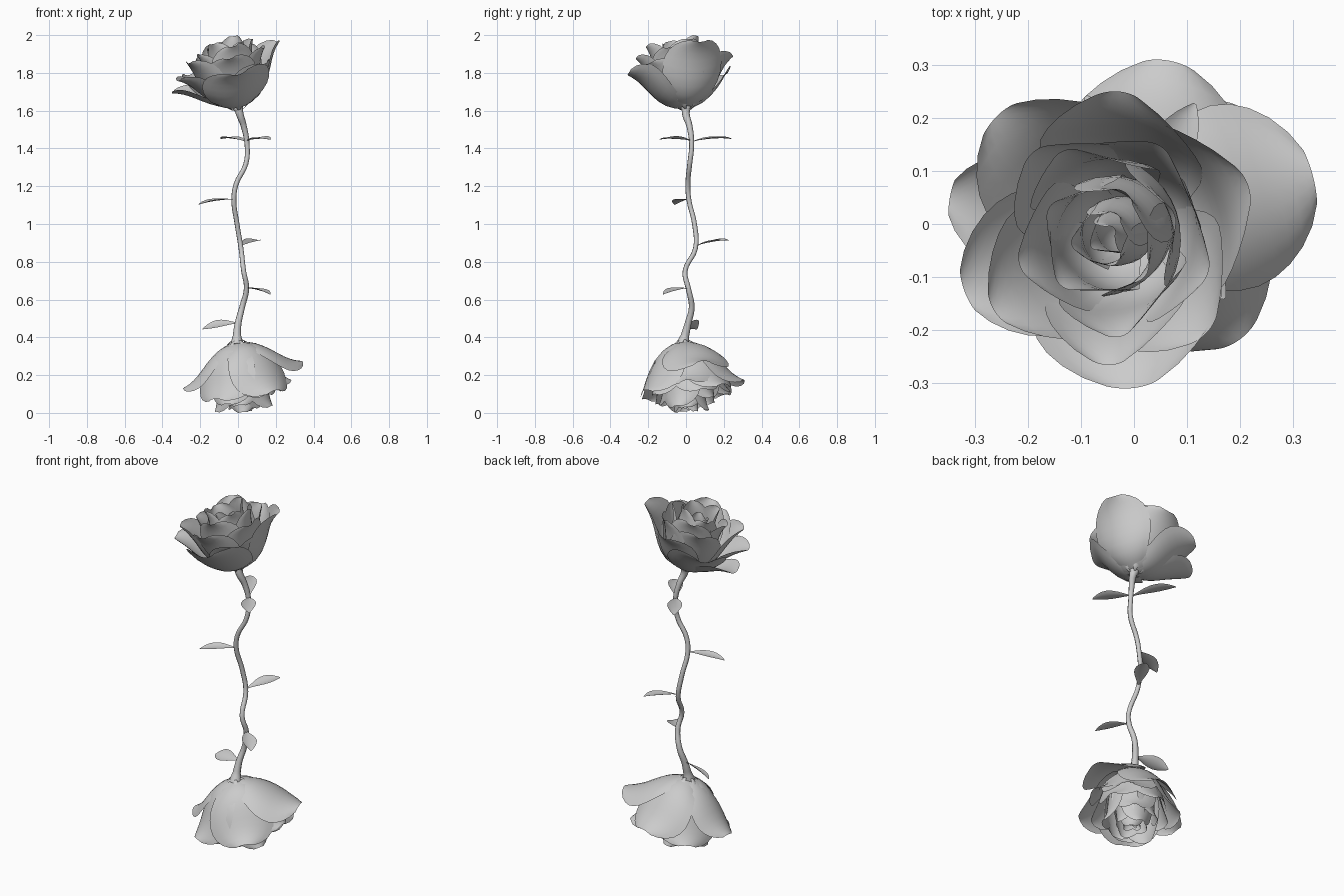
import bpy, bmesh, math, random
from mathutils import Vector as V

if "Cube" in bpy.data.objects:
    bpy.data.objects.remove(bpy.data.objects["Cube"])

random.seed(4)


def petal(bm, base, tip, w, axis, bulge, cup, blunt=0.55, flare=0.0, n=10):
    """Cupped blade from base to tip; w is half width, hollow side faces axis."""
    c = tip - base
    length = c.length
    s = axis.cross(c).normalized()
    inn = c.cross(s).normalized()
    rows = []
    for i in range(n + 1):
        v = 1 - (1 - i / n) ** 1.4
        wide = w * math.sin(math.pi * (0.01 + 0.97 * v ** 1.3)) ** blunt
        arch = -bulge * 6.75 * v * (1 - v) ** 2 - flare * max(0, (v - .65) / .35) ** 2
        mid = base + c * v + inn * arch * length
        r = wide / cup
        row = []
        for j in range(n + 1):
            a = (2 * j / n - 1) * cup
            row.append(bm.verts.new(mid + s * r * math.sin(a) + inn * r * (1 - math.cos(a))))
        rows.append(row)
    for p, q in zip(rows, rows[1:]):
        for j in range(n):
            bm.faces.new((p[j], p[j + 1], q[j + 1], q[j])).smooth = True


def finish(bm, name, loc):
    me = bpy.data.meshes.new(name)
    bm.to_mesh(me)
    bm.free()
    ob = bpy.data.objects.new(name, me)
    ob.location = loc
    bpy.context.collection.objects.link(ob)
    return ob


def rose(name, loc, axis, outer, whorls, lo, hi, spin):
    axis = V(axis).normalized()
    e1 = axis.orthogonal().normalized()
    e2 = axis.cross(e1)
    o = V((0, 0, 0))
    bm = bmesh.new()
    # open outer petals, placed by their tips
    for x, y, z, w, b in outer:
        petal(bm, o, V((x, y, z)), w, axis, b, 0.7, 0.45, 0.05)
    # inner whorls: count, tip radius, height, half width, bulge, cup
    for k, (cnt, r, h, w, b, cup) in enumerate(whorls):
        for i in range(cnt):
            a = spin + k * 0.7 + i * math.tau / cnt + random.uniform(-.15, .15)
            rr = r * random.uniform(.9, 1.12)
            hh = h * random.uniform(.93, 1.04)
            tip = (e1 * math.cos(a) + e2 * math.sin(a)) * rr + axis * hh
            petal(bm, o, tip, w, axis, b, cup, 0.5, 0.03)
    # stretch each side of the bloom to its measured reach
    for k in range(3):
        mx = max(v.co[k] for v in bm.verts)
        mn = min(v.co[k] for v in bm.verts)
        for v in bm.verts:
            if v.co[k] > 0 and hi[k]:
                v.co[k] *= hi[k] / mx
            elif v.co[k] < 0 and lo[k]:
                v.co[k] *= lo[k] / mn
    finish(bm, name + "_petals", loc)

    # calyx knob and small sepals
    bm = bmesh.new()
    bmesh.ops.create_uvsphere(bm, u_segments=12, v_segments=8, radius=0.026)
    for f in bm.faces:
        f.smooth = True
    for i in range(5):
        a = spin + i * math.tau / 5
        d = e1 * math.cos(a) + e2 * math.sin(a)
        petal(bm, d * .012 - axis * .012, d * .075 + axis * .025, .014, axis, .1, .5, .9, n=5)
    finish(bm, name + "_calyx", loc)


# upper bloom, leaning to the left
rose("upper_rose", (0, 0, 1.615), (-.22, -.1, 1), [
    (.20, .07, .34, .18, .15), (.0, -.29, .18, .20, .12),
    (-.31, -.12, .15, .15, .09), (-.34, .05, .09, .13, .05),
    (-.25, .20, .18, .17, .10), (-.03, .24, .27, .17, .13),
    (.13, -.19, .23, .16, .14)],
    [(5, .22, .29, .15, .14, .75), (4, .16, .32, .14, .17, .85),
     (4, .10, .34, .12, .18, .95), (3, .045, .31, .08, .16, 1.15),
     (2, .02, .28, .06, .11, 1.3)],
    (-.35, -.31, 0), (.22, .25, .385), 0.3)

# lower bloom, hanging upside down and closing to a rounded bud
rose("lower_rose", (-.005, -.015, .375), (.12, .1, -1), [
    (.34, .10, -.11, .19, .07), (.20, -.20, -.25, .19, .14),
    (-.11, -.20, -.29, .19, .14), (-.28, .03, -.24, .14, .09),
    (-.14, .20, -.27, .18, .14), (.07, .30, -.20, .19, .12),
    (.28, .02, -.20, .16, .11), (.22, .20, -.22, .16, .12)],
    [(5, .20, .28, .15, .16, .75), (5, .14, .32, .135, .18, .85),
     (4, .08, .35, .12, .19, 1.0), (3, .04, .345, .09, .17, 1.15),
     (3, .02, .32, .06, .11, 1.3)],
    (-.285, -.225, -.375), (.35, .325, 0), 1.1)

# winding stem: x, y, z, radius
path = [(-.005, -.018, .36, .036), (-.005, -.005, .41, .022), (.0, .01, .47, .018),
        (.022, .03, .56, .015), (.045, .012, .66, .014), (.03, -.005, .75, .013),
        (.016, .05, .87, .013), (-.005, .045, 1.0, .013), (-.022, .015, 1.13, .013),
        (-.01, .01, 1.21, .013), (.042, .02, 1.32, .013), (.048, .03, 1.42, .013),
        (.03, .018, 1.52, .016), (.01, .0, 1.58, .02), (.0, .0, 1.62, .024)]
cu = bpy.data.curves.new("stem", 'CURVE')
cu.dimensions = '3D'
cu.bevel_depth = 1.0
cu.bevel_resolution = 2
cu.resolution_u = 5
cu.use_fill_caps = True
sp = cu.splines.new('BEZIER')
sp.bezier_points.add(len(path) - 1)
for bp, (x, y, z, r) in zip(sp.bezier_points, path):
    bp.co = (x, y, z)
    bp.radius = r
    bp.handle_left_type = bp.handle_right_type = 'AUTO'
bpy.context.collection.objects.link(bpy.data.objects.new("stem", cu))

# leaves: start on stem, tip, blade up direction
leaves = [((.045, .03, 1.435), (-.09, .24, 1.46), (0, 0, 1)),
          ((.045, .03, 1.44), (.17, -.14, 1.455), (0, -.15, 1)),
          ((-.02, .015, 1.13), (-.21, -.06, 1.11), (.1, 0, 1)),
          ((.016, .055, .885), (.115, .225, .92), (0, -.2, 1)),
          ((.045, .012, .66), (.17, -.12, .635), (0, .1, 1)),
          ((.0, .01, .475), (-.19, .055, .45), (0, -.6, 1))]
for i, (b, t, up) in enumerate(leaves):
    bm = bmesh.new()
    petal(bm, V((0, 0, 0)), V(t) - V(b), .042, V(up), -.02, .5, .9, .04, n=8)
    finish(bm, "leaf_%d" % (i + 1), b)
